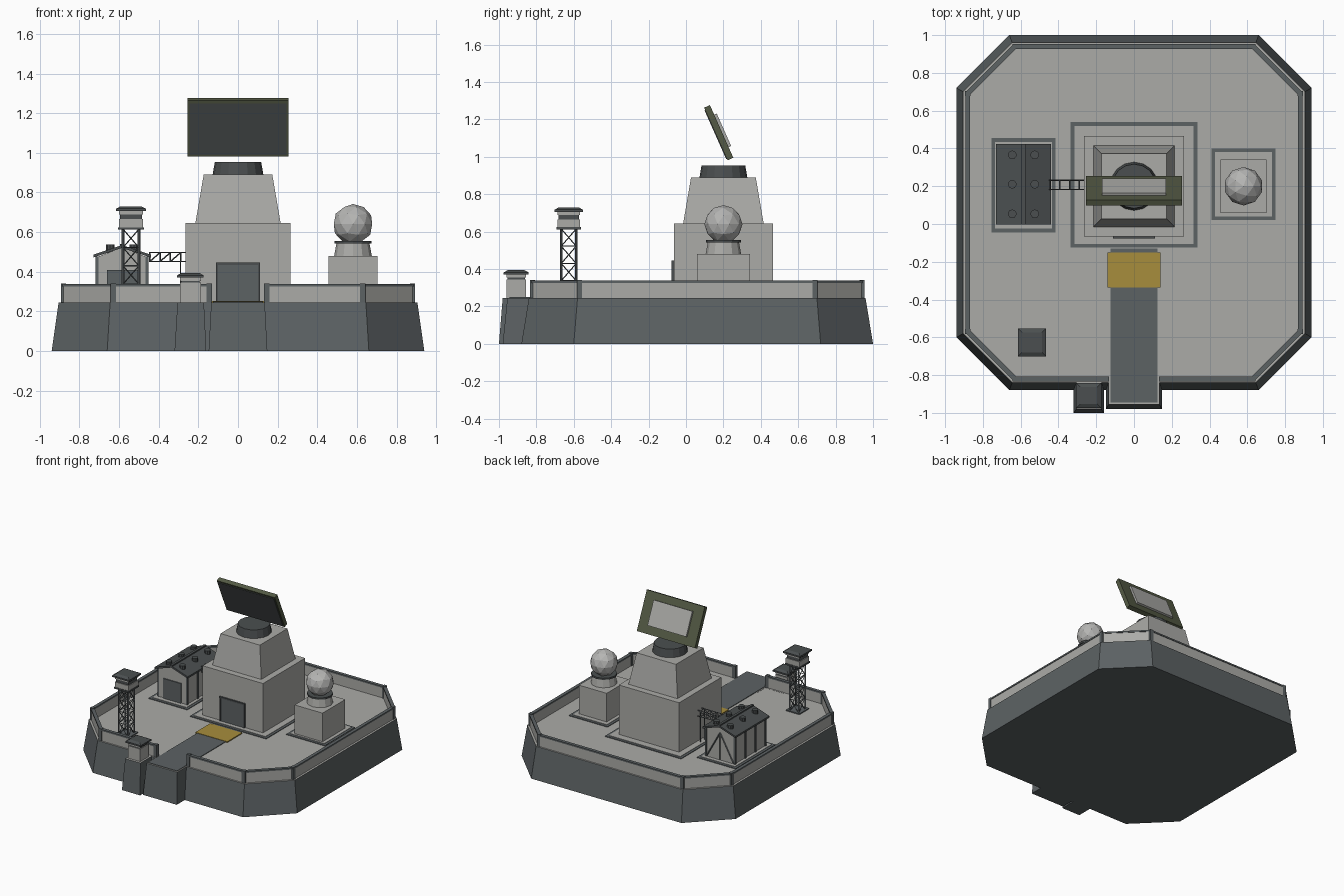
import bpy, bmesh, math
from mathutils import Vector, Matrix

cube = bpy.data.objects.get("Cube")
if cube:
    bpy.data.objects.remove(cube, do_unlink=True)


def material(name, r, g, b):
    m = bpy.data.materials.new(name)
    m.use_nodes = True
    m.diffuse_color = (r, g, b, 1)
    m.node_tree.nodes["Principled BSDF"].inputs["Base Color"].default_value = (r, g, b, 1)
    return m


CONCRETE = material("pale concrete", .41, .41, .39)
SLATE = material("slate grey", .107, .122, .127)
METAL = material("dark metal", .07, .078, .08)
OLIVE = material("olive paint", .088, .102, .058)
YELLOW = material("hazard yellow", .39, .27, .045)
DOME = material("dome grey", .46, .46, .45)

DECK = .245


def finish(name, bm, *mats):
    bmesh.ops.recalc_face_normals(bm, faces=bm.faces)
    mesh = bpy.data.meshes.new(name)
    bm.to_mesh(mesh)
    bm.free()
    for m in mats:
        mesh.materials.append(m)
    ob = bpy.data.objects.new(name, mesh)
    bpy.context.collection.objects.link(ob)
    return ob


def loft(name, lower, upper, mat, top=None):
    """Solid between two matching rings; the upward face may take its own material."""
    bm = bmesh.new()
    a = [bm.verts.new(p) for p in lower]
    b = [bm.verts.new(p) for p in upper]
    bm.faces.new(a)
    cap = bm.faces.new(b)
    for i in range(len(a)):
        j = (i + 1) % len(a)
        bm.faces.new((a[i], a[j], b[j], b[i]))
    if top:
        cap.material_index = 1
        return finish(name, bm, mat, top)
    return finish(name, bm, mat)


def rect(x0, x1, y0, y1, z):
    return [(x0, y0, z), (x1, y0, z), (x1, y1, z), (x0, y1, z)]


def box(name, x0, x1, y0, y1, z0, z1, mat):
    return loft(name, rect(x0, x1, y0, y1, z0), rect(x0, x1, y0, y1, z1), mat)


def block(name, x, y, z0, z1, w, d, mat, inset=0):
    """Centred block whose top is inset on every side."""
    w, d, i = w / 2, d / 2, inset
    return loft(name, rect(x - w, x + w, y - d, y + d, z0),
                rect(x - w + i, x + w - i, y - d + i, y + d - i, z1), mat)


def drum(name, x, y, z0, z1, r0, r1, sides, mat):
    bm = bmesh.new()
    bmesh.ops.create_cone(bm, cap_ends=True, segments=sides, radius1=r0, radius2=r1, depth=z1 - z0,
                          matrix=Matrix.Translation((x, y, (z0 + z1) / 2)))
    return finish(name, bm, mat)


def struts(name, pairs, r, mat):
    bm = bmesh.new()
    for p, q in pairs:
        p, q = Vector(p), Vector(q)
        m = Matrix.Translation((p + q) / 2) @ (q - p).to_track_quat('Z', 'Y').to_matrix().to_4x4()
        bmesh.ops.create_cone(bm, cap_ends=True, segments=4, radius1=r, radius2=r,
                              depth=(q - p).length, matrix=m)
    return finish(name, bm, mat)


def octagon(x, y0, y1, c, z):
    return [(-x + c, y0, z), (x - c, y0, z), (x, y0 + c, z), (x, y1 - c, z),
            (x - c, y1, z), (-x + c, y1, z), (-x, y1 - c, z), (-x, y0 + c, z)]


# Sloped foundation with its two front bastions
loft("foundation", octagon(.94, -.88, 1, .28, 0), octagon(.905, -.84, .96, .26, DECK), SLATE, CONCRETE)
loft("gate_bastion", rect(-.148, .148, -.98, -.7, 0), rect(-.135, .135, -.955, -.7, DECK + .001), SLATE, CONCRETE)
loft("guard_bastion", rect(-.32, -.16, -1, -.8, 0), rect(-.305, -.172, -.98, -.8, DECK + .001), SLATE, CONCRETE)

# Perimeter wall with dark coping and posts, open at the gate
ring = [Vector(p) for p in octagon(.88, -.82, .94, .25, 0)]
gate = [Vector((s * .145, -.82, 0)) for s in (1, -1)]
path = [gate[0]] + ring[1:] + [ring[0], gate[1]]


def wall_run(name, z0, z1, thick, mat):
    for i, (p, q) in enumerate(zip(path, path[1:])):
        along = (q - p).normalized()
        side = Vector((-along.y, along.x, 0)) * thick / 2
        e = along * thick * .2
        base = [p - e - side, q + e - side, q + e + side, p - e + side]
        loft(f"{name}_{i + 1}", [v + Vector((0, 0, z0)) for v in base],
             [v + Vector((0, 0, z1)) for v in base], mat)


wall_run("wall", DECK, .328, .018, CONCRETE)
wall_run("wall_coping", .326, .338, .026, SLATE)
for i, p in enumerate(path):
    block(f"wall_post_{i + 1}", p.x, p.y, DECK, .342, .027, .027, SLATE)

# Road and marked apron
box("road", -.125, .125, -.945, -.13, DECK, .25, SLATE)
box("marked_apron", -.14, .14, -.335, -.15, DECK, .253, YELLOW)


# Paved plots with a dark border
def plot(name, x0, x1, y0, y1):
    b = .02
    box(name + "_border", x0, x1, y0, y1, DECK, .25, SLATE)
    box(name + "_paving", x0 + b, x1 - b, y0 + b, y1 - b, DECK, .253, CONCRETE)


plot("main_plot", -.335, .335, -.125, .54)
plot("dome_plot", .41, .75, .02, .4)
plot("barracks_plot", -.755, -.415, -.045, .455)

# Main tower
block("main_block", 0, .2, DECK, .645, .53, .53, CONCRETE)
block("upper_block", 0, .2, .645, .89, .43, .43, CONCRETE, .042)
drum("turntable", 0, .2, .89, .953, .128, .117, 16, METAL)
box("main_door", -.1, .1, -.073, -.06, .25, .437, SLATE)
box("door_lintel", -.112, .112, -.077, -.06, .434, .446, METAL)
for s in (-1, 1):
    box("door_jamb", s * .105 - .005, s * .105 + .005, -.077, -.06, .25, .44, METAL)

# Tilted radar panel
radar = Matrix.Translation((0, .175, 1.129)) @ Matrix.Rotation(math.radians(24), 4, 'X')
for ob in (box("radar_frame", -.255, .255, -.017, .017, -.154, .154, OLIVE),
           box("radar_face", -.245, .245, -.021, -.01, -.145, .14, METAL),
           box("radar_back_plate", -.17, .17, .01, .032, -.092, .098, CONCRETE)):
    ob.data.transform(radar)

# Radome on its bunker
block("dome_bunker", .58, .2, DECK, .48, .245, .285, CONCRETE)
drum("dome_pedestal", .58, .2, .48, .545, .095, .083, 12, CONCRETE)
drum("dome_collar", .58, .2, .543, .556, .094, .094, 12, METAL)
bm = bmesh.new()
bmesh.ops.create_icosphere(bm, subdivisions=2, radius=.102, matrix=Matrix.Translation((.58, .2, .64)))
finish("radome", bm, DOME)

# Barracks: gabled hall, ribs, roof, vents and door
BX, BY = -.585, .21


def gable(name, half, y0, y1, low, eave, ridge, mat):
    shape = [(-half, low), (half, low), (half, eave), (0, ridge), (-half, eave)]
    loft(name, [(BX + x, y0, z) for x, z in shape], [(BX + x, y1, z) for x, z in shape], mat)


gable("barracks_hall", .125, BY - .195, BY + .195, DECK, .475, .522, CONCRETE)
for s in (-1, 1):
    roof = [(0, .52), (s * .145, .472), (s * .145, .486), (0, .535)]
    loft("barracks_roof", [(BX + x, BY - .213, z) for x, z in roof],
         [(BX + x, BY + .213, z) for x, z in roof], METAL)
    for i in range(4):
        block("barracks_rib", BX + s * .126, BY - .19 + i * .38 / 3, DECK, .476, .014, .014, SLATE)
    for i in range(3):
        drum("roof_vent", BX + s * .06, BY + (i - 1) * .156, .495, .537, .023, .023, 10, METAL)
block("roof_ridge", BX, BY, .53, .541, .02, .426, METAL)
box("barracks_door", BX - .077, BX + .077, BY - .203, BY - .19, DECK, .41, SLATE)
back = BY + .197
struts("barracks_back_bracing", [((BX + a, back, .255), (BX + b, back, .47))
                                 for a, b in ((-.12, 0), (.12, 0), (0, 0))], .005, SLATE)

# Truss link between barracks and main tower
link = []
for y in (.183, .232):
    link += [((-.45, y, z), (-.265, y, z)) for z in (.452, .497)]
    link += [((-.29, y, DECK), (-.29, y, .497))]
    for i in range(4):
        x = -.445 + i * .052
        link += [((x, y, .452), (x, y, .497))]
        if i < 3:
            link += [((x, y, .452), (x + .052, y, .497))]
for i in range(4):
    x = -.445 + i * .052
    link += [((x, .183, z), (x, .232, z)) for z in (.452, .497)]
struts("truss_link", link, .0035, SLATE)


# Guard cabins with a window band and an overhanging roof
def cabin(name, x, y, z, w, sill, top):
    block(name + "_walls", x, y, z, z + sill, w, w, CONCRETE)
    block(name + "_windows", x, y, z + sill, top - .04, w - .012, w - .012, METAL)
    block(name + "_header", x, y, top - .04, top - .024, w, w, CONCRETE)
    block(name + "_eave", x, y, top - .024, top - .012, w + .028, w + .028, METAL)
    block(name + "_roof", x, y, top - .012, top, w + .028, w + .028, METAL, .022)


cabin("gate_cabin", -.24, -.908, DECK, .106, .1, .394)
TX, TY = -.54, -.627
cabin("watch_cabin", TX, TY, .62, .122, .045, .73)
block("watch_floor", TX, TY, .612, .624, .13, .13, METAL)

# Lattice legs of the watchtower
corners = [(-.04, -.04), (.04, -.04), (.04, .04), (-.04, .04)]
levels = [DECK + i * .0925 for i in range(5)]
legs, braces = [], []
for (ax, ay), (bx, by) in zip(corners, corners[1:] + corners[:1]):
    legs.append(((TX + ax, TY + ay, DECK), (TX + ax, TY + ay, .62)))
    for lo, hi in zip(levels, levels[1:]):
        a, b = (TX + ax, TY + ay), (TX + bx, TY + by)
        braces += [((*a, lo), (*b, hi)), ((*b, lo), (*a, hi)), ((*a, hi), (*b, hi))]
struts("watchtower_legs", legs, .007, SLATE)
struts("watchtower_braces", braces, .003, SLATE)
block("watchtower_footing", TX, TY, DECK, .253, .12, .12, SLATE)
